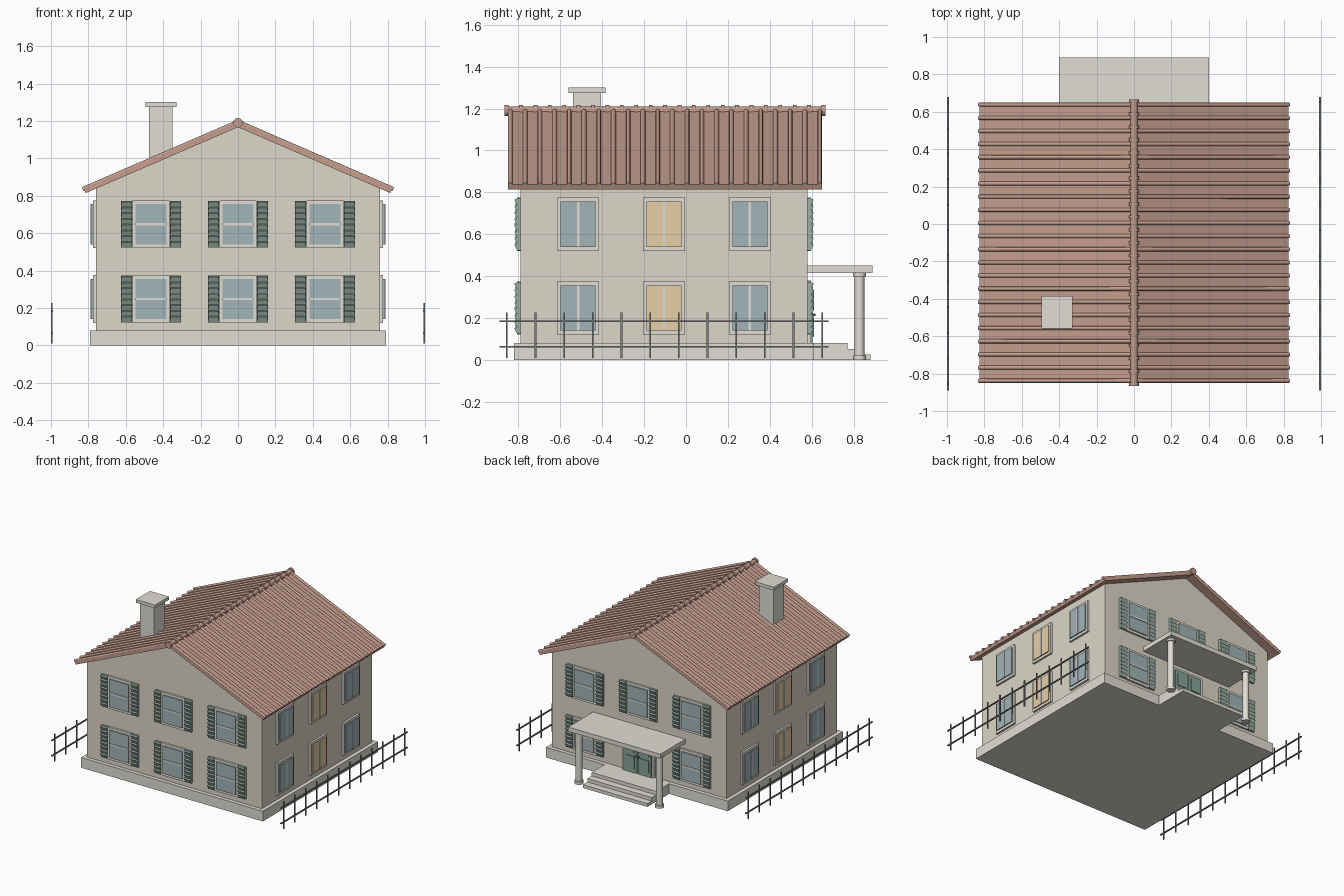
import bpy, bmesh
from math import radians, atan, pi, hypot, cos, sin
from mathutils import Matrix, Vector

if "Cube" in bpy.data.objects:
    bpy.data.objects.remove(bpy.data.objects["Cube"])

COLORS = {'wall': (0.72, 0.68, 0.58), 'trim': (0.75, 0.73, 0.66), 'roof': (0.55, 0.34, 0.27),
          'green': (0.33, 0.45, 0.39), 'door': (0.24, 0.38, 0.32), 'glass': (0.36, 0.46, 0.48),
          'amber': (0.78, 0.62, 0.38), 'iron': (0.2, 0.22, 0.22)}
mats = {}
for n, c in COLORS.items():
    mats[n] = bpy.data.materials.new(n)
    mats[n].diffuse_color = (*c, 1)

parts = {}   # part name -> (bmesh, material name)


def part(name, mat):
    return parts.setdefault(name, (bmesh.new(), mat))[0]


def box(name, mat, lo, hi, M=Matrix()):
    lo, hi = Vector(lo), Vector(hi)
    T = M @ Matrix.Translation((lo + hi) / 2) @ Matrix.Diagonal((*(hi - lo), 1))
    bmesh.ops.create_cube(part(name, mat), size=1, matrix=T)


def rod(name, mat, a, b, r, seg=12):
    a, b = Vector(a), Vector(b)
    d = b - a
    T = Matrix.Translation((a + b) / 2) @ d.to_track_quat('Z', 'Y').to_matrix().to_4x4()
    bmesh.ops.create_cone(part(name, mat), cap_ends=True, segments=seg, radius1=r, radius2=r,
                          depth=d.length, matrix=T)


X, Y0, Y1 = 0.76, -0.79, 0.58
YC = (Y0 + Y1) / 2

# walls, plinth and gable prism
box('walls', 'wall', (-X, Y0, 0.07), (X, Y1, 0.855))
box('plinth', 'trim', (-0.79, -0.82, 0), (0.79, 0.61, 0.08))
bm = part('gables', 'wall')
tri = [bm.verts.new(p) for p in ((-X, Y0, 0.855), (X, Y0, 0.855), (0, Y0, 1.18))]
face = bm.faces.new(tri)
ext = bmesh.ops.extrude_face_region(bm, geom=[face])
bmesh.ops.translate(bm, vec=(0, Y1 - Y0, 0), verts=[v for v in ext['geom'] if isinstance(v, bmesh.types.BMVert)])
bmesh.ops.recalc_face_normals(bm, faces=bm.faces)

# roof slopes with rounded tile ribs
EX, RZ, EZ = 0.825, 1.195, 0.838
ang, length = atan((RZ - EZ) / EX), hypot(EX, RZ - EZ)
for s in (0, pi):
    M = Matrix.Translation((0, 0, RZ)) @ Matrix.Rotation(s, 4, 'Z') @ Matrix.Rotation(ang, 4, 'Y')
    a, b = (-0.85, 0.65) if s == 0 else (-0.65, 0.85)
    box('roof_slopes', 'roof', (0, a, -0.026), (length, b, 0), M)
    for i in range(22):
        y = a + 0.012 + i * (1.476 / 21)
        rod('roof_ribs', 'roof', M @ Vector((0, y, 0)), M @ Vector((length + 0.005, y, 0)), 0.011, 8)

# ridge cap with collars
rod('ridge_cap', 'roof', (0, -0.86, 1.19), (0, 0.66, 1.19), 0.02)
for i in range(23):
    y = -0.856 + i * 1.512 / 22
    rod('ridge_collars', 'roof', (0, y - 0.009, 1.19), (0, y + 0.009, 1.19), 0.026)

# chimney
box('chimney', 'trim', (-0.475, -0.54, 0.93), (-0.35, -0.405, 1.275))
box('chimney_cap', 'trim', (-0.495, -0.56, 1.275), (-0.33, -0.385, 1.3))


# window: local x along the wall, -y outward
def window(M, z, shutters, glass):
    box('window_frames', 'trim', (-0.1, -0.016, z - 0.127), (0.1, 0.01, z + 0.127), M)
    box('panes_' + glass, glass, (-0.084, -0.024, z - 0.108), (0.084, 0, z + 0.108), M)
    if not shutters:
        box('window_bars', 'trim', (-0.006, -0.028, z - 0.108), (0.006, 0, z + 0.108), M)
        return
    box('window_bars', 'trim', (-0.084, -0.028, z - 0.006), (0.084, 0, z + 0.006), M)
    for s in (-1, 1):
        box('shutter_boards', 'green', (s * 0.131 - 0.029, -0.016, z - 0.125),
            (s * 0.131 + 0.029, 0.005, z + 0.125), M)
        for i in range(8):   # tilted slats
            L = M @ Matrix.Translation((s * 0.131, -0.018, z - 0.107 + i * 0.0306)) @ Matrix.Rotation(radians(25), 4, 'X')
            box('shutter_slats', 'green', (-0.028, -0.006, -0.014), (0.028, 0.006, 0.014), L)


for z in (0.248, 0.648):
    for i in (-1, 0, 1):
        window(Matrix.Translation((i * 0.465, Y0, 0)), z, True, 'glass')
        if i or z > 0.5:
            window(Matrix.Translation((i * 0.465, Y1, 0)) @ Matrix.Rotation(pi, 4, 'Z'), z, True, 'glass')
        for s in (-1, 1):
            window(Matrix.Translation((s * X, YC + i * 0.41, 0)) @ Matrix.Rotation(s * pi / 2, 4, 'Z'),
                   z, False, 'glass' if i else 'amber')

# back door: frame, two leaves with panels
box('door_frame', 'trim', (-0.14, 0.57, 0.08), (0.14, 0.596, 0.38))
for s in (-1, 1):
    box('door_leaves', 'door', (s * 0.062 - 0.058, 0.58, 0.08), (s * 0.062 + 0.058, 0.604, 0.362))
    for z in (0.16, 0.285):
        box('door_panels', 'door', (s * 0.062 - 0.038, 0.59, z - 0.048), (s * 0.062 + 0.038, 0.61, z + 0.048))
    rod('door_handles', 'iron', (s * 0.016, 0.6, 0.215), (s * 0.016, 0.618, 0.215), 0.006, 8)

# porch: steps, columns, canopy
for y, z in ((0.77, 0.08), (0.825, 0.053), (0.88, 0.026)):
    box('porch_steps', 'trim', (-0.28, 0.6, 0 if z < 0.03 else z - 0.03), (0.28, y, z))
for s in (-1, 1):
    for r, a, b in ((0.032, 0, 0.022), (0.024, 0.02, 0.4), (0.032, 0.398, 0.416)):
        rod('porch_columns', 'trim', (s * 0.35, 0.828, a), (s * 0.35, 0.828, b), r, 16)
box('porch_canopy', 'trim', (-0.4, 0.575, 0.415), (0.4, 0.89, 0.45))

# side fences
for s in (-1, 1):
    x = s * 0.995
    for i in range(12):
        y = -0.855 + i * 1.505 / 11
        box('fence_posts', 'iron', (x - 0.004, y - 0.004, 0.01), (x + 0.004, y + 0.004, 0.226))
    for z in (0.064, 0.185):
        box('fence_rails', 'iron', (x - 0.005, -0.89, z - 0.004), (x + 0.005, 0.68, z + 0.004))

# turn every collected part into an object
for name, (bm, mat) in parts.items():
    me = bpy.data.meshes.new(name)
    bm.to_mesh(me)
    bm.free()
    me.materials.append(mats[mat])
    ob = bpy.data.objects.new(name, me)
    bpy.context.collection.objects.link(ob)
    if name in ('roof_ribs', 'ridge_cap', 'ridge_collars', 'porch_columns'):
        bpy.context.view_layer.objects.active = ob
        ob.select_set(True)
        bpy.ops.object.shade_smooth_by_angle(angle=radians(50))
        ob.select_set(False)

for m in bpy.data.materials:
    if m.users and not m.is_grease_pencil:
        m.use_nodes = True
        m.node_tree.nodes["Principled BSDF"].inputs["Base Color"].default_value = m.diffuse_color
